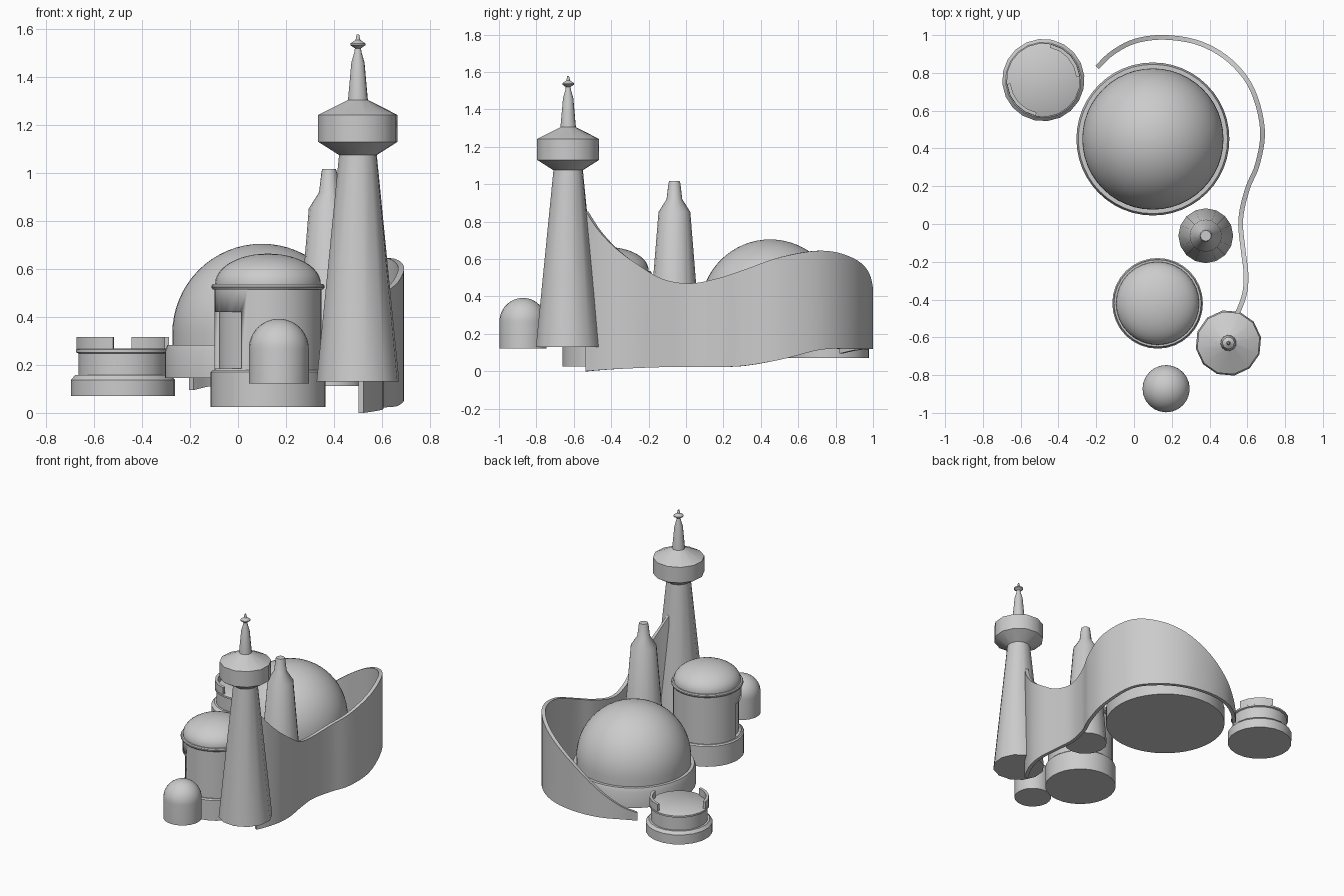
import bpy, bmesh
from math import sin, cos, pi, radians
from mathutils import Vector

if "Cube" in bpy.data.objects:
    bpy.data.objects.remove(bpy.data.objects["Cube"])


def finish(name, bm, angle=35):
    bmesh.ops.remove_doubles(bm, verts=bm.verts, dist=1e-5)
    bmesh.ops.recalc_face_normals(bm, faces=bm.faces)
    me = bpy.data.meshes.new(name)
    bm.to_mesh(me)
    bm.free()
    ob = bpy.data.objects.new(name, me)
    bpy.context.collection.objects.link(ob)
    bpy.ops.object.select_all(action='DESELECT')
    ob.select_set(True)
    bpy.context.view_layer.objects.active = ob
    bpy.ops.object.shade_smooth_by_angle(angle=radians(angle))
    return ob


def lathe(name, x, y, profile, sides, phase=0):
    """Revolve (radius, z) points about a vertical axis; ends are closed on the axis."""
    bm = bmesh.new()
    prof = [(0, profile[0][1])] + list(profile) + [(0, profile[-1][1])]
    rings = []
    for r, z in prof:
        if r < 1e-6:
            rings.append([bm.verts.new((x, y, z))] * sides)
        else:
            rings.append([bm.verts.new((x + r * cos(a), y + r * sin(a), z))
                          for a in (radians(phase) + 2 * pi * i / sides for i in range(sides))])
    for lo, hi in zip(rings, rings[1:]):
        for i in range(sides):
            j = (i + 1) % sides
            loop = list(dict.fromkeys((lo[i], lo[j], hi[j], hi[i])))
            if len(loop) > 2:
                bm.faces.new(loop)
    return finish(name, bm)


def dome(r, z0, h, steps=12):
    return [(r * cos(pi / 2 * i / steps), z0 + h * sin(pi / 2 * i / steps))
            for i in range(steps)] + [(0.002, z0 + h)]


def sweep(name, sections):
    """Skin a row of four-point sections into a closed strip."""
    bm = bmesh.new()
    rows = [[bm.verts.new(p) for p in s] for s in sections]
    for a, b in zip(rows, rows[1:]):
        for i in range(4):
            j = (i + 1) % 4
            bm.faces.new((a[i], a[j], b[j], b[i]))
    bm.faces.new(rows[0])
    bm.faces.new(rows[-1][::-1])
    return finish(name, bm)


def arc_block(name, x, y, r0, r1, z0, z1, a0, a1, n=8):
    secs = []
    for k in range(n + 1):
        a = radians(a0 + (a1 - a0) * k / n)
        secs.append([(x + r * cos(a), y + r * sin(a), z)
                     for r, z in ((r0, z0), (r1, z0), (r1, z1), (r0, z1))])
    return sweep(name, secs)


# Large domed hall
lathe("large_dome", 0.10, 0.45,
      [(0.405, 0.145), (0.405, 0.255), (0.395, 0.283), (0.374, 0.283)] + dome(0.374, 0.33, 0.375, 16), 48)

# Middle domed hall: plinth, drum with one recessed bay, cornice, dome
MX, MY = 0.125, -0.42
lathe("middle_plinth", MX, MY, [(0.24, 0.025), (0.24, 0.17), (0.232, 0.178)], 32)
drum = lathe("middle_drum", MX, MY, [(0.223, 0.17), (0.223, 0.516)], 32)
lathe("middle_cornice_dome", MX, MY,
      [(0.23, 0.515), (0.235, 0.522), (0.235, 0.53), (0.23, 0.537), (0.22, 0.537)]
      + dome(0.22, 0.54, 0.124), 32)
cutter = arc_block("bay_cutter", MX, MY, 0.205, 0.26, 0.185, 0.42, 180, 240)
cutter.hide_render = True
mod = drum.modifiers.new("bay", 'BOOLEAN')
mod.operation = 'DIFFERENCE'
mod.object = cutter
bpy.context.view_layer.objects.active = drum
bpy.ops.object.modifier_apply(modifier=mod.name)
bpy.data.objects.remove(cutter)

# Small domed hut
lathe("small_dome", 0.17, -0.872, [(0.125, 0.122)] + dome(0.125, 0.267, 0.125), 24)

# Tall tower with lookout room and finial
lathe("tall_tower", 0.50, -0.63,
      [(0.175, 0.13), (0.08, 1.075), (0.168, 1.13), (0.168, 1.242), (0.042, 1.305),
       (0.028, 1.46), (0.015, 1.505), (0.013, 1.52), (0.032, 1.533), (0.032, 1.54),
       (0.010, 1.555), (0.005, 1.578)], 12, 10)

# Short tower
lathe("short_tower", 0.38, -0.062,
      [(0.145, 0.113), (0.085, 0.852), (0.042, 0.92), (0.032, 1.005), (0.028, 1.017)], 16)

# Low round terrace with two curved parapets
TX, TY = -0.48, 0.762
lathe("round_terrace", TX, TY,
      [(0.218, 0.07), (0.218, 0.138), (0.20, 0.157), (0.186, 0.157), (0.186, 0.248),
       (0.196, 0.252), (0.196, 0.264), (0.19, 0.268)], 20, 6)
for side, a in (("back", 6), ("front", 186)):
    arc_block("parapet_" + side, TX, TY, 0.175, 0.194, 0.26, 0.317, a, a + 72, 4)

# Sweeping wall: plan x, plan y, bottom z, top z
wall = [(-.195, .83, .095, .15), (-.115, .905, .112, .205), (.005, .968, .118, .305),
        (.165, .988, .12, .43), (.35, .956, .12, .545), (.51, .862, .12, .615),
        (.625, .714, .115, .645), (.68, .503, .062, .61), (.655, .32, .03, .545),
        (.60, .185, .023, .50), (.565, .025, .023, .47), (.577, -.13, .022, .495),
        (.593, -.265, .017, .575), (.585, -.37, .012, .655), (.553, -.46, .006, .75),
        (.513, -.53, 0, .855)]
pts = [Vector(p) for p in wall]
pts = [2 * pts[0] - pts[1]] + pts + [2 * pts[-1] - pts[-2]]
path = []
for a, b, c, d in zip(pts, pts[1:], pts[2:], pts[3:]):
    for k in range(5):
        t = k / 5
        path.append(0.5 * (2 * b + (c - a) * t + (2 * a - 5 * b + 4 * c - d) * t ** 2
                           + (3 * b - a - 3 * c + d) * t ** 3))
path.append(pts[-2])
sections = []
for i, p in enumerate(path):
    q, r = path[max(i - 1, 0)], path[min(i + 1, len(path) - 1)]
    n = Vector((q.y - r.y, r.x - q.x, 0)).normalized() * 0.0125
    lo, hi = Vector((p[0], p[1], p[2])), Vector((p[0], p[1], p[3]))
    sections.append([lo - n, lo + n, hi + n, hi - n])
sweep("sweeping_wall", sections)
